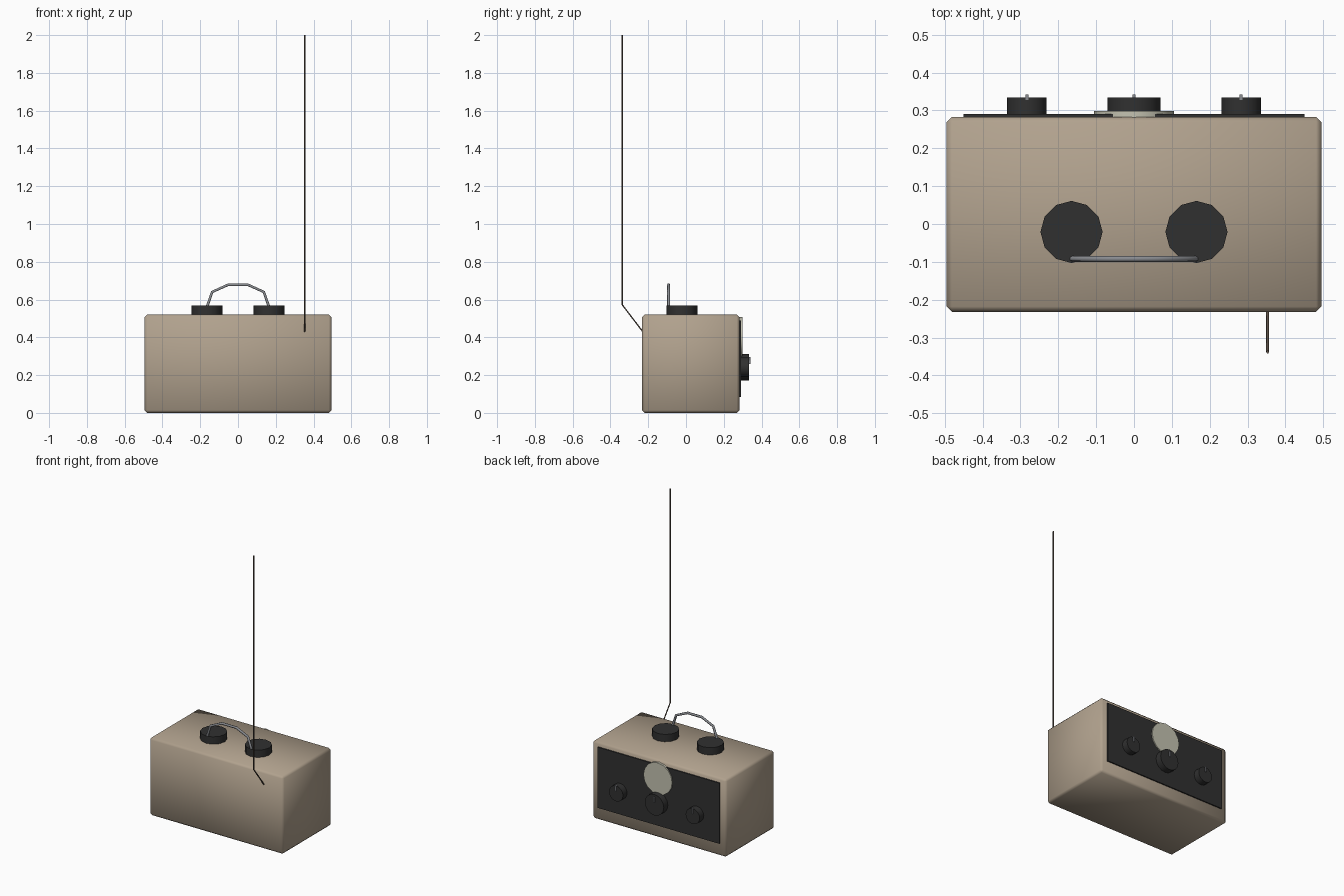
import bpy, bmesh
from math import pi, radians
from mathutils import Matrix

if "Cube" in bpy.data.objects:
    bpy.data.objects.remove(bpy.data.objects["Cube"])


def material(name, rgb):
    m = bpy.data.materials.new(name)
    m.diffuse_color = (*rgb, 1)
    m.use_nodes = True
    m.node_tree.nodes["Principled BSDF"].inputs["Base Color"].default_value = m.diffuse_color
    return m


TAN = material("tan_case", (0.44, 0.36, 0.27))
BLACK = material("black_plastic", (0.03, 0.03, 0.03))
CREAM = material("cream_dial", (0.55, 0.54, 0.44))
STEEL = material("steel", (0.25, 0.26, 0.28))
BRONZE = material("antenna_metal", (0.12, 0.09, 0.07))


def finish(bm, name, mat, angle):
    bmesh.ops.recalc_face_normals(bm, faces=bm.faces)
    mesh = bpy.data.meshes.new(name)
    bm.to_mesh(mesh)
    bm.free()
    mesh.materials.append(mat)
    ob = bpy.data.objects.new(name, mesh)
    bpy.context.collection.objects.link(ob)
    if angle:
        bpy.ops.object.select_all(action='DESELECT')
        ob.select_set(True)
        bpy.context.view_layer.objects.active = ob
        bpy.ops.object.shade_smooth_by_angle(angle=radians(angle))
    return ob


def box(name, lo, hi, mat, bevel=0):
    bm = bmesh.new()
    bmesh.ops.create_cube(bm, size=1)
    for v in bm.verts:
        v.co = [(a + b) / 2 + c * (b - a) for a, b, c in zip(lo, hi, v.co)]
    if bevel:
        bmesh.ops.bevel(bm, geom=bm.edges[:], offset=bevel, segments=1, affect='EDGES')
    return finish(bm, name, mat, 60 if bevel else 0)


def disc(name, centre, r, depth, mat, axis='Z', sides=12):
    bm = bmesh.new()
    turn = Matrix.Rotation(pi / 2, 4, 'X') if axis == 'Y' else Matrix()
    bmesh.ops.create_cone(bm, cap_ends=True, segments=sides, radius1=r, radius2=r,
                          depth=depth, matrix=Matrix.Translation(centre) @ turn)
    return finish(bm, name, mat, 40)


def rod(name, points, r, mat):
    cu = bpy.data.curves.new(name, 'CURVE')
    cu.dimensions = '3D'
    cu.bevel_depth, cu.bevel_resolution, cu.use_fill_caps = r, 1, True
    sp = cu.splines.new('POLY')
    sp.points.add(len(points) - 1)
    for p, co in zip(sp.points, points):
        p.co = (*co, 1)
    cu.materials.append(mat)
    ob = bpy.data.objects.new(name, cu)
    bpy.context.collection.objects.link(ob)
    return ob


# Case with chamfered edges
box("case", (-0.495, -0.232, 0), (0.495, 0.283, 0.52), TAN, 0.014)

# Control panel and round dial
box("control_panel", (-0.45, 0.275, 0.085), (0.45, 0.291, 0.49), BLACK)
disc("dial", (0, 0.288, 0.402), 0.106, 0.02, CREAM, 'Y', 16)

# Control knobs with pointer marks
for label, x, r in (("left", -0.283, 0.052), ("centre", 0, 0.07), ("right", 0.283, 0.052)):
    disc(label + "_knob", (x, 0.311, 0.241), r, 0.046, BLACK, 'Y', 16)
    box(label + "_pointer", (x - 0.004, 0.328, 0.26), (x + 0.004, 0.342, 0.295), STEEL)

# Handle mounts on top
for label, x in (("left", -0.165), ("right", 0.165)):
    disc(label + "_handle_mount", (x, -0.021, 0.542), 0.082, 0.054, BLACK)

# Carrying handle
half = [(0.168, 0.55), (0.137, 0.64), (0.053, 0.678)]
path = [(-x, -0.092, z) for x, z in half] + [(x, -0.092, z) for x, z in reversed(half)]
rod("handle", path, 0.008, STEEL)

# Bent whip antenna
rod("antenna", [(0.353, -0.225, 0.425), (0.353, -0.338, 0.573), (0.353, -0.338, 2.0)],
    0.004, BRONZE)
